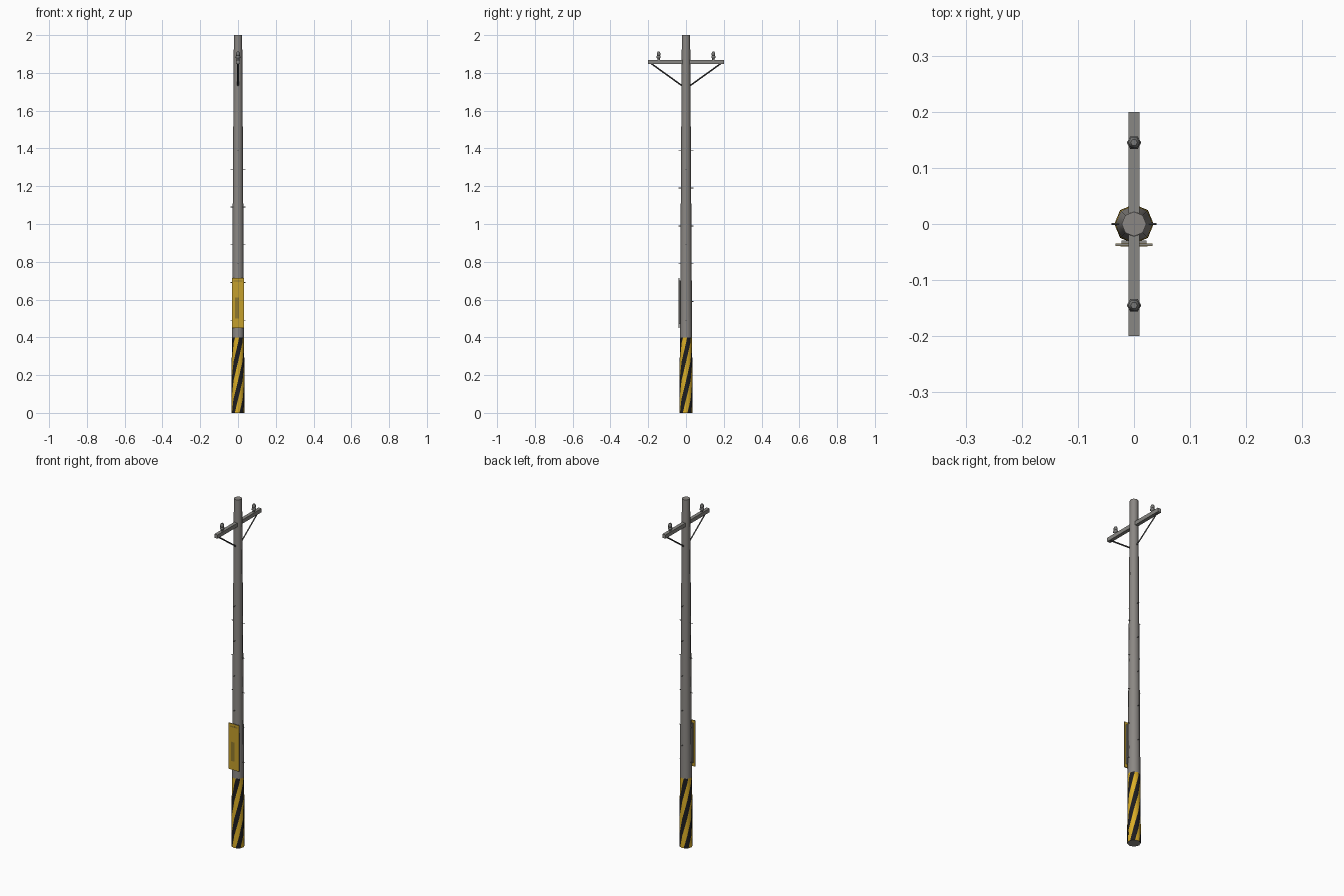
import bpy, bmesh, math
from mathutils import Vector, Matrix

if "Cube" in bpy.data.objects:
    bpy.data.objects.remove(bpy.data.objects["Cube"])

def material(name, rgb):
    m = bpy.data.materials.new(name)
    m.diffuse_color = (*rgb, 1)
    m.use_nodes = True
    m.node_tree.nodes["Principled BSDF"].inputs["Base Color"].default_value = m.diffuse_color
    return m

CONCRETE = material("concrete grey", (0.26, 0.245, 0.23))
STEEL = material("steel grey", (0.25, 0.245, 0.23))
DARK = material("dark metal", (0.08, 0.08, 0.08))
INSUL = material("insulator grey", (0.19, 0.19, 0.185))
YELLOW = material("warning yellow", (0.70, 0.42, 0.02))
SIGN = material("sign yellow", (0.56, 0.35, 0.025))
BLACK = material("stripe black", (0.012, 0.012, 0.014))
OLIVE = material("faded print", (0.28, 0.19, 0.025))

SIDES, HEIGHT, R0, R1, BASE = 8, 2.0, 0.035, 0.022, 0.4

def radius(z):
    return R0 + (R1 - R0) * z / HEIGHT

def finish(name, bm, *mats, smooth=False):
    bmesh.ops.recalc_face_normals(bm, faces=bm.faces)
    me = bpy.data.meshes.new(name)
    bm.to_mesh(me)
    bm.free()
    for m in mats:
        me.materials.append(m)
    ob = bpy.data.objects.new(name, me)
    bpy.context.collection.objects.link(ob)
    if smooth:
        bpy.ops.object.select_all(action='DESELECT')
        ob.select_set(True)
        bpy.context.view_layer.objects.active = ob
        bpy.ops.object.shade_smooth_by_angle(angle=math.radians(62))
    return ob

def box(name, lo, hi, mat):
    bm = bmesh.new()
    lo, hi = Vector(lo), Vector(hi)
    bmesh.ops.create_cube(bm, size=1, matrix=Matrix.Translation((lo + hi) / 2)
                          @ Matrix.Diagonal((*(hi - lo), 1)))
    return finish(name, bm, mat)

def rod(name, a, b, r, mat, sides=6):
    a, b = Vector(a), Vector(b)
    d = b - a
    bm = bmesh.new()
    bmesh.ops.create_cone(bm, cap_ends=True, segments=sides, radius1=r, radius2=r, depth=d.length,
                          matrix=Matrix.Translation((a + b) / 2) @ d.to_track_quat('Z', 'Y').to_matrix().to_4x4())
    return finish(name, bm, mat)

def lathe(name, profile, sides, loc, mat):
    bm = bmesh.new()
    rings = [[bm.verts.new((loc[0] + r * math.cos(2 * math.pi * i / sides),
                            loc[1] + r * math.sin(2 * math.pi * i / sides), loc[2] + z))
              for i in range(sides)] for r, z in profile]
    for p, q in zip(rings, rings[1:]):
        for i in range(sides):
            j = (i + 1) % sides
            bm.faces.new((p[i], p[j], q[j], q[i]))
    bm.faces.new(rings[0])
    bm.faces.new(rings[-1])
    return finish(name, bm, mat, smooth=True)

# tapered octagonal pole above the painted base
lathe("pole", [(radius(BASE), BASE), (R1, HEIGHT)], SIDES, (0, 0, 0), CONCRETE)

# painted base: sheared bands on each side, trimmed at bottom and top
bm = bmesh.new()
BAND, RISE, PHASE = 0.1, 0.8, -0.03
for i in range(SIDES):
    for k in range(-10, 6):
        pts = []
        for s, t in ((0, 0), (1, 0), (1, 1), (0, 1)):
            a = 2 * math.pi * (i + s) / SIDES
            z = (k + t) * BAND + RISE * (i + s) / SIDES + PHASE
            pts.append(bm.verts.new((R0 * math.cos(a), R0 * math.sin(a), z)))
        bm.faces.new(pts).material_index = k % 2
bmesh.ops.remove_doubles(bm, verts=bm.verts, dist=1e-5)
for z, n in ((0, -1), (BASE, 1)):
    bmesh.ops.bisect_plane(bm, geom=bm.verts[:] + bm.edges[:] + bm.faces[:],
                           plane_co=(0, 0, z), plane_no=(0, 0, n), clear_outer=True)
for v in bm.verts:
    f = radius(v.co.z) / R0
    v.co.x *= f
    v.co.y *= f
finish("striped_base", bm, YELLOW, BLACK, smooth=True)

# flat underside of the base
bm = bmesh.new()
bmesh.ops.create_circle(bm, cap_ends=True, segments=SIDES, radius=R0)
under = finish("base_underside", bm, CONCRETE)
under.data.flip_normals() if under.data.polygons[0].normal.z > 0 else None

# climbing pegs, alternating between the two directions
for i in range(10):
    z = 0.49 + 0.1 * i
    d = Vector((0.04, 0, 0)) if i % 2 == 0 else Vector((0, 0.04, 0))
    up = Vector((0, 0, z))
    rod(f"climbing_peg_{i}", up - d, up + d, 0.002, INSUL, 4)

# warning plate with steel backing and faded print blocks
box("sign_bracket", (-0.022, -0.035, 0.47), (0.022, -0.029, 0.70), STEEL)
box("sign_edge", (-0.033, -0.0385, 0.45), (0.033, -0.0355, 0.715), STEEL)
box("sign_front", (-0.033, -0.0395, 0.45), (0.033, -0.0385, 0.715), SIGN)
box("sign_back", (-0.033, -0.0355, 0.45), (0.033, -0.035, 0.715), SIGN)
box("sign_print_block", (-0.017, -0.0400, 0.50), (0.006, -0.0395, 0.61), OLIVE)
box("sign_print_strip", (-0.024, -0.0400, 0.695), (0.024, -0.0395, 0.702), OLIVE)

# crossarm, braces and insulators
box("crossarm", (-0.01, -0.2, 1.846), (0.01, 0.2, 1.868), STEEL)
for side, s in (("front", -1), ("back", 1)):
    rod(f"{side}_brace", (0, 0.018 * s, 1.73), (0, 0.185 * s, 1.85), 0.004, DARK, 4)
    lathe(f"{side}_insulator",
          [(0.007, 0), (0.007, 0.008), (0.013, 0.012), (0.013, 0.019), (0.009, 0.023),
           (0.011, 0.027), (0.011, 0.035), (0.006, 0.044)],
          6, (0, 0.145 * s, 1.868), INSUL)
